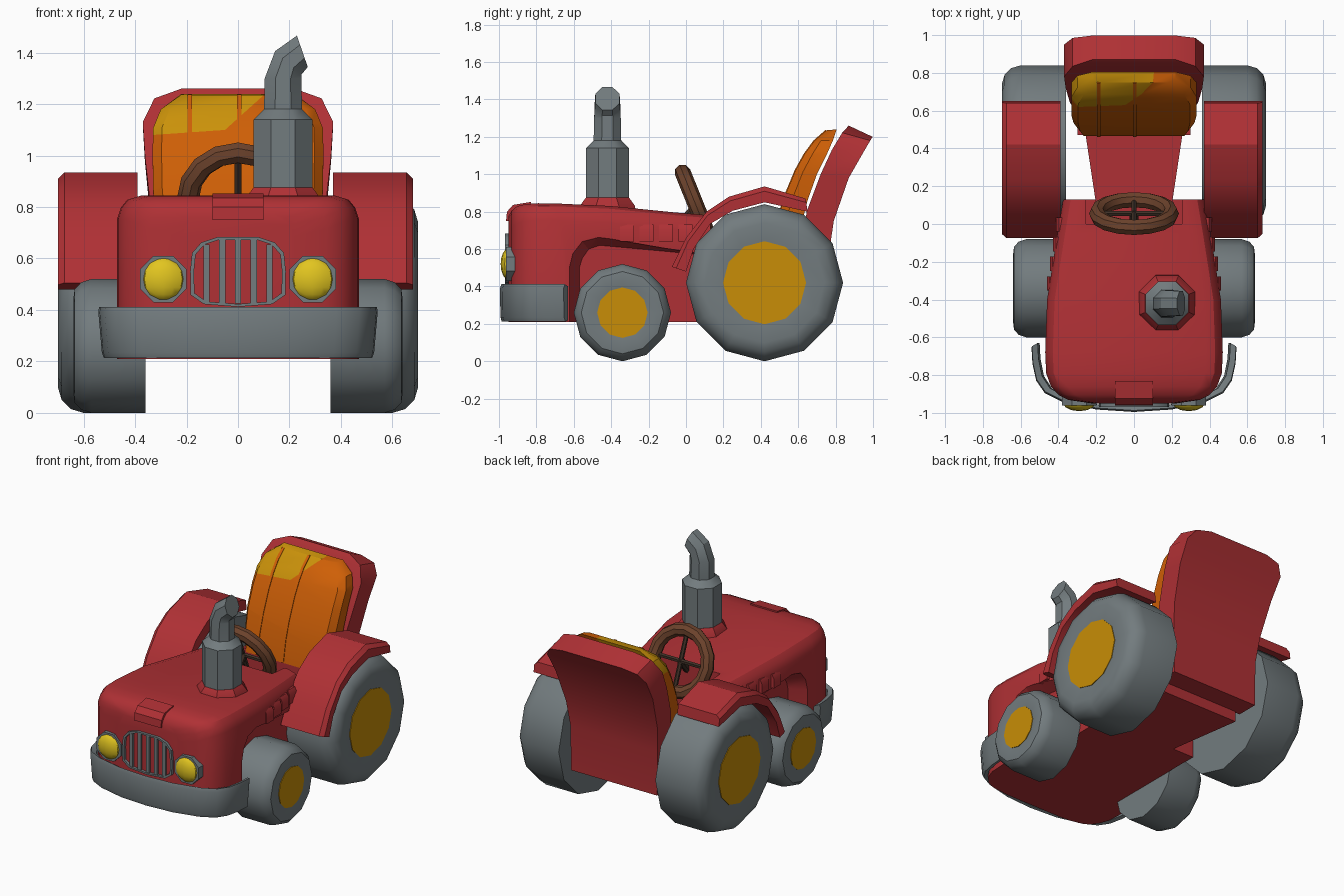
import bpy, bmesh, math
from mathutils import Vector, Matrix

if "Cube" in bpy.data.objects:
    bpy.data.objects.remove(bpy.data.objects["Cube"])


def material(name, rgb):
    m = bpy.data.materials.new(name)
    m.diffuse_color = (*rgb, 1)
    m.use_nodes = True
    m.node_tree.nodes["Principled BSDF"].inputs["Base Color"].default_value = m.diffuse_color
    return m


RED = material("red paint", (0.43, 0.03, 0.035))
GREY = material("grey", (0.17, 0.20, 0.21))
HUB = material("hub yellow", (0.58, 0.27, 0.002))
LAMP = material("lamp yellow", (0.76, 0.56, 0.014))
ORANGE = material("orange cushion", (0.62, 0.115, 0.002))
GOLD = material("gold cushion", (0.60, 0.29, 0.003))
BROWN = material("brown", (0.15, 0.055, 0.025))
DARK = material("dark brown", (0.05, 0.03, 0.02))


def finish(name, bm, mat):
    bmesh.ops.recalc_face_normals(bm, faces=bm.faces)
    me = bpy.data.meshes.new(name)
    bm.to_mesh(me)
    bm.free()
    me.materials.append(mat)
    ob = bpy.data.objects.new(name, me)
    bpy.context.collection.objects.link(ob)
    return ob


def loft_bm(rings):
    bm = bmesh.new()
    vs = [[bm.verts.new(p) for p in r] for r in rings]
    n = len(rings[0])
    for a, b in zip(vs, vs[1:]):
        for i in range(n):
            j = (i + 1) % n
            bm.faces.new((a[i], a[j], b[j], b[i]))
    bm.faces.new(vs[0])
    bm.faces.new(vs[-1])
    return bm


def loft(name, rings, mat):
    return finish(name, loft_bm(rings), mat)


def box(name, x0, x1, y0, y1, z0, z1, mat):
    return loft(name, [[(x0, y0, z), (x1, y0, z), (x1, y1, z), (x0, y1, z)] for z in (z0, z1)], mat)


def cut(ob, cutter):
    m = ob.modifiers.new("cut", 'BOOLEAN')
    m.operation = 'DIFFERENCE'
    m.object = cutter
    bpy.context.view_layer.objects.active = ob
    bpy.ops.object.modifier_apply(modifier=m.name)
    bpy.data.objects.remove(cutter)


def tube(name, a, b, r, mat, n=8):
    a, b = Vector(a), Vector(b)
    q = (b - a).to_track_quat('Z', 'Y')
    c = [Vector((r * math.cos(t), r * math.sin(t), 0))
         for t in (2 * math.pi * (i + .5) / n for i in range(n))]
    return loft(name, [[p + q @ v for v in c] for p in (a, b)], mat)


# Body: sections along y with half width and hood height
def section(y, w, t):
    h = [(w, .21), (w, t - .09), (w - .015, t - .045), (w - .04, t - .015), (w - .09, t)]
    return [(x, y, z) for x, z in h] + [(-x, y, z) for x, z in reversed(h)]


body = loft("body", [section(*s) for s in (
    (-.95, .22, .775), (-.932, .345, .805), (-.905, .40, .828), (-.86, .44, .84), (-.79, .465, .845),
    (-.68, .47, .843), (-.4, .46, .83), (-.05, .405, .795), (.13, .375, .78))], RED)

# Tapered wheel arches and the cockpit opening
outer = [(-.63, .1), (-.63, .50), (-.61, .58), (-.56, .645), (-.47, .67), (.3, .585), (.3, .1)]
inner = [(-.57, .1), (-.57, .50), (-.555, .55), (-.52, .60), (-.46, .62), (.3, .55), (.3, .1)]
for s in (-1, 1):
    cut(body, loft("arch_cutter", [[(s * .36, y, z) for y, z in inner],
                                   [(s * .48, y, z) for y, z in outer]], RED))
cut(body, box("cockpit_cutter", -.255, .255, 0, .3, .32, 1, RED))

# Floor, seat pedestal and bonnet latch
loft("floor", [[(-w, y, .21), (w, y, .21), (w, y, .34), (-w, y, .34)] for y, w in ((.1, .2), (.63, .28))], RED)
box("seat_base", -.30, .30, .47, .66, .34, .64, RED)
loft("bonnet_latch", [[(x, y, z) for y, z in
     ((-.962, .75), (-.957, .80), (-.925, .836), (-.83, .852), (-.83, .80), (-.9, .75))] for x in (-.1, .1)], RED)

# Wheels with hubs, fenders and side vents
RIM_O = [(-.075, .505), (0, .66), (.11, .80), (.23, .88), (.42, .935), (.64, .87)]
RIM_I = [(0, .48), (.04, .60), (.13, .735), (.25, .805), (.42, .85), (.65, .80)]


def circle(x, y, z, r, n=12):
    return [(x, y + r * math.cos(2 * math.pi * i / n), z + r * math.sin(2 * math.pi * i / n)) for i in range(n)]


for s, side in ((-1, "left"), (1, "right")):
    for part, y, r, prof, hr in (
            ("rear", .42, .42, ((.36, .42), (.60, .42), (.65, .405), (.685, .37), (.70, .32), (.69, .23)), .222),
            ("front", -.34, .26, ((.36, .26), (.57, .26), (.61, .247), (.635, .22), (.64, .18), (.633, .14)), .135)):
        loft(f"{part}_tyre_{side}", [circle(s * x, y, r, q) for x, q in prof], GREY)
        x = prof[-1][0]
        loft(f"{part}_hub_{side}", [circle(s * (x - .02), y, r, hr), circle(s * (x + .004), y, r, hr)], HUB)
    loft(f"fender_{side}", [[(s * .38 - .01, *o), (s * .665 - .01, *o),
                             (s * .69 - .01, .7 * o[0] + .3 * i[0], .7 * o[1] + .3 * i[1]),
                             (s * .69 - .01, *i), (s * .38 - .01, *i)] for o, i in zip(RIM_O, RIM_I)], RED)
    for k in range(4):
        y = -.315 + k * .104
        w = .405 + (-.05 - y) * .157
        loft(f"vent_{side}_{k}", [[(s * (w - .03), y + a, .64), (s * (w + .014), y + a, .64),
                                   (s * (w + .014), y + a, .705), (s * w, y + a, .73),
                                   (s * (w - .03), y + a, .73)] for a in (-.038, .038)], RED)

    # Headlight: octagonal bezel and domed lens
    tube(f"headlight_bezel_{side}", (s * .29, -.91, .52), (s * .29, -.962, .52), .098, GREY)
    bm = bmesh.new()
    bmesh.ops.create_uvsphere(bm, u_segments=12, v_segments=8, radius=1,
                              matrix=Matrix.Translation((s * .29, -.948, .52)) @ Matrix.Diagonal((.085, .043, .085, 1)))
    finish(f"headlight_{side}", bm, LAMP)

# Grille: barrel-shaped frame with bars
half = [(.18, .46), (.182, .55), (.175, .62), (.14, .66), (.08, .68), (-.08, .68), (-.14, .66),
        (-.175, .62), (-.182, .55), (-.18, .46), (-.13, .425), (0, .415), (.13, .425)]
bm = bmesh.new()
loops = [[bm.verts.new((x * k, y, .55 + (z - .55) * k)) for x, z in half]
         for k, y in ((1.02, -.93), (1.02, -.968), (.94, -.968), (.94, -.93))]
for a, b in zip(loops, loops[1:] + loops[:1]):
    for i in range(len(half)):
        j = (i + 1) % len(half)
        bm.faces.new((a[i], a[j], b[j], b[i]))
finish("grille_frame", bm, GREY)
for k in range(-2, 3):
    z = .02 if abs(k) == 2 else 0
    box(f"grille_bar_{k + 3}", k * .061 - .012, k * .061 + .012, -.964, -.94, .425, .675 - z, GREY)

# Bumper wrapped round the nose
path = [(.54, -.655), (.535, -.74), (.515, -.83), (.47, -.895), (.38, -.94), (.2, -.982), (0, -.995)]
path += [(-x, y) for x, y in path[-2::-1]]
loft("bumper", [[(x * .945, y + .025, .40), (x, y + .008, .412), (x * 1.005, y, .39),
                 (x * .98, y + .003, .235), (x * .965, y + .01, .213), (x * .925, y + .025, .22)]
                for x, y in path], GREY)


# Exhaust: red collar, cylinder and bent pipe
def ring(x, z, r, tilt=0):
    out = []
    for i in range(8):
        t = math.pi * (i + .5) / 4
        u = r * math.cos(t)
        out.append((x + u * math.cos(tilt), -.42 + r * math.sin(t), z - u * math.sin(tilt)))
    return out


loft("exhaust_collar", [ring(.175, .77, .165), ring(.175, .83, .16), ring(.175, .875, .125)], RED)
exhaust = loft("exhaust", [ring(.175, .86, .124), ring(.175, 1.14, .124), ring(.175, 1.18, .08), ring(.175, 1.30, .077),
                           ring(.195, 1.36, .074, math.radians(42)),
                           ring(.25, 1.405, .07, math.radians(71))], GREY)

# Steering wheel, tilted toward the seat
centre = Vector((0, .055, .83))
rot = Matrix.Rotation(math.radians(-68), 4, 'X')
bm = bmesh.new()
N, M = 16, 8
vs = [[bm.verts.new(centre + rot @ Vector(((.195 + .043 * math.cos(b)) * math.cos(a),
                                           (.195 + .043 * math.cos(b)) * math.sin(a), .043 * math.sin(b))))
       for b in (2 * math.pi * j / M for j in range(M))] for a in (2 * math.pi * i / N for i in range(N))]
for i in range(N):
    for j in range(M):
        bm.faces.new((vs[i][j], vs[(i + 1) % N][j], vs[(i + 1) % N][(j + 1) % M], vs[i][(j + 1) % M]))
steering = finish("steering_wheel", bm, BROWN)
for n, d in (("across", (.2, 0, 0)), ("upright", (0, .2, 0))):
    v = rot @ Vector(d)
    tube("steering_spoke_" + n, centre - v, centre + v, .015, DARK, 6)
tube("steering_column", centre, (0, -.04, .72), .025, DARK)

# Seat back shell: front point, back point, half width
shell = [((.62, .28), (.765, .28), .32), ((.62, .58), (.765, .58), .325), ((.645, .80), (.79, .75), .34),
         ((.72, 1.0), (.87, .98), .362), ((.78, 1.13), (.95, 1.12), .37),
         ((.835, 1.222), (.985, 1.18), .325), ((.87, 1.26), (.998, 1.20), .22)]
loft("seat_shell", [[(-w, *f), (w, *f), (w, *b), (-w, *b)] for f, b, w in shell], RED)

# Cushion with rounded sides and a gold upper corner
cushion = [((.465, .62), (.59, .60), .30), ((.49, .76), (.62, .74), .32), ((.527, .88), (.65, .86), .33),
           ((.585, 1.02), (.70, 1.0), .332), ((.635, 1.11), (.75, 1.10), .33),
           ((.687, 1.18), (.785, 1.18), .30), ((.75, 1.235), (.805, 1.24), .22)]
rings = []
for f, b, w in cushion:
    e = [f[k] + (b[k] - f[k]) * .35 for k in (0, 1)]
    rings.append([(-w, *e), (-w + .035, *f), (w - .035, *f), (w, *e), (w, *b), (-w, *b)])
bm = loft_bm(rings)
planes = [(Vector((-.33, 0, 1.08)), Vector((-.07, 0, 1))), (Vector((-.05, 0, 1.10)), Vector((-.9, 0, 1)))]
for co, no in planes:
    bmesh.ops.bisect_plane(bm, geom=bm.verts[:] + bm.edges[:] + bm.faces[:], plane_co=co, plane_no=no)
for f in bm.faces:
    c = f.calc_center_median()
    f.material_index = int(all((c - co).dot(no) > 0 for co, no in planes))
finish("cushion", bm, ORANGE).data.materials.append(GOLD)
for k, x in enumerate((-.187, .005)):
    loft(f"cushion_seam_{k + 1}", [[(x + a, f[0] + d, f[1] - d * .5) for a, d in
         ((-.009, .01), (-.009, -.004), (.009, -.004), (.009, .01))] for f, b, w in cushion], ORANGE)

# Smooth shading with crisp edges; rounder limit on the pipe and the steering wheel
for group, angle in ((bpy.context.scene.objects, 32), ((exhaust, steering), 52)):
    bpy.ops.object.select_all(action='DESELECT')
    for ob in group:
        ob.select_set(True)
        bpy.context.view_layer.objects.active = ob
    bpy.ops.object.shade_smooth_by_angle(angle=math.radians(angle))
